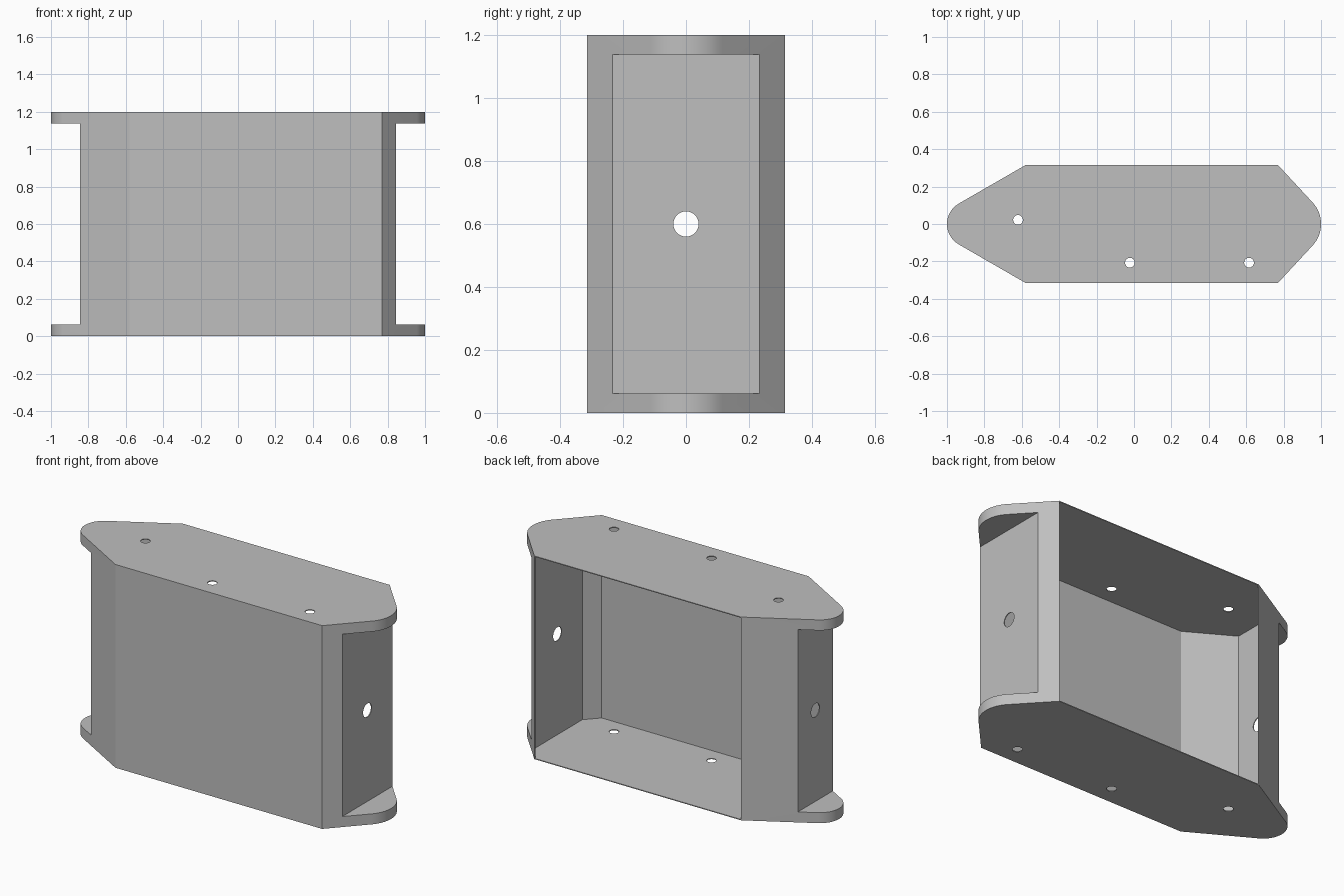
import bpy, bmesh, math
from mathutils import Matrix

if "Cube" in bpy.data.objects:
    bpy.data.objects.remove(bpy.data.objects["Cube"])

HEIGHT, HALF, WALL, TAB = 1.2, 0.315, 0.005, 0.062
RIGHT_X, LEFT_X, END_X = 0.77, -0.58, 0.845

grey = bpy.data.materials.new("mid grey")
grey.use_nodes = True
grey.diffuse_color = (0.52, 0.52, 0.52, 1)
grey.node_tree.nodes["Principled BSDF"].inputs["Base Color"].default_value = grey.diffuse_color


def make_object(name, bm):
    bmesh.ops.recalc_face_normals(bm, faces=bm.faces)
    mesh = bpy.data.meshes.new(name)
    bm.to_mesh(mesh)
    bm.free()
    mesh.materials.append(grey)
    obj = bpy.data.objects.new(name, mesh)
    bpy.context.collection.objects.link(obj)
    return obj


def prism(name, points, z0, z1):
    bm = bmesh.new()
    face = bm.faces.new([bm.verts.new((x, y, z0)) for x, y in points])
    top = bmesh.ops.extrude_face_region(bm, geom=[face])["geom"]
    verts = [v for v in top if isinstance(v, bmesh.types.BMVert)]
    bmesh.ops.translate(bm, verts=verts, vec=(0, 0, z1 - z0))
    return make_object(name, bm)


def drill(name, radius, length, matrix):
    bm = bmesh.new()
    bmesh.ops.create_cone(bm, cap_ends=True, segments=32, radius1=radius,
                          radius2=radius, depth=length, matrix=matrix)
    return make_object(name, bm)


def arc(cx, radius, start, end, steps=16):
    angles = [math.radians(start + (end - start) * i / steps) for i in range(steps + 1)]
    return [(cx + radius * math.cos(a), radius * math.sin(a)) for a in angles]


# Full outline: straight sides, sloped shoulders, rounded noses
outline = [(LEFT_X, -HALF), (RIGHT_X, -HALF)]
outline += arc(0.83, 0.17, -43, 43)
outline += [(RIGHT_X, HALF), (LEFT_X, HALF)]
outline += arc(-0.874, 0.126, 120, 240)
housing = prism("housing", outline, 0, HEIGHT)

cutters = []
# Notches that leave a tab above and below each end wall
for side in (-1, 1):
    a, b = side * END_X, side * 1.2
    cutters.append(prism("end_notch", [(a, -0.5), (b, -0.5), (b, 0.5), (a, 0.5)],
                         TAB, HEIGHT - TAB))

# Cavity, open at the back, leaving sheet-thin walls
xr, xl, xe, yf = RIGHT_X - WALL / 2, LEFT_X + WALL / 3, END_X - WALL, HALF - WALL
cavity = [(xl, -yf), (xr, -yf), (xe, -0.232), (xe, 0.232), (xr, yf), (xr, 0.5),
          (xl, 0.5), (xl, yf), (-xe, 0.157), (-xe, -0.157)]
cutters.append(prism("cavity", cavity, WALL, HEIGHT - WALL))

# Small holes through the top and bottom plates
for x, y in [(-0.62, 0.022), (-0.022, -0.207), (0.615, -0.207)]:
    cutters.append(drill("plate_hole", 0.026, 3, Matrix.Translation((x, y, HEIGHT / 2))))

# Larger hole through both end walls
cutters.append(drill("end_hole", 0.04, 3, Matrix.Translation((0, 0, HEIGHT / 2))
                     @ Matrix.Rotation(math.pi / 2, 4, "Y")))

for cutter in cutters:
    mod = housing.modifiers.new("cut", "BOOLEAN")
    mod.operation, mod.solver, mod.object = "DIFFERENCE", "EXACT", cutter

# Bake the cuts and discard the cutters
bpy.context.view_layer.update()
graph = bpy.context.evaluated_depsgraph_get()
baked = bpy.data.meshes.new_from_object(housing.evaluated_get(graph))
housing.modifiers.clear()
housing.data = baked
baked.materials.clear()
baked.materials.append(grey)
for cutter in cutters:
    bpy.data.objects.remove(cutter)

bpy.ops.object.select_all(action="DESELECT")
housing.select_set(True)
bpy.context.view_layer.objects.active = housing
bpy.ops.object.shade_smooth_by_angle(angle=math.radians(20))
